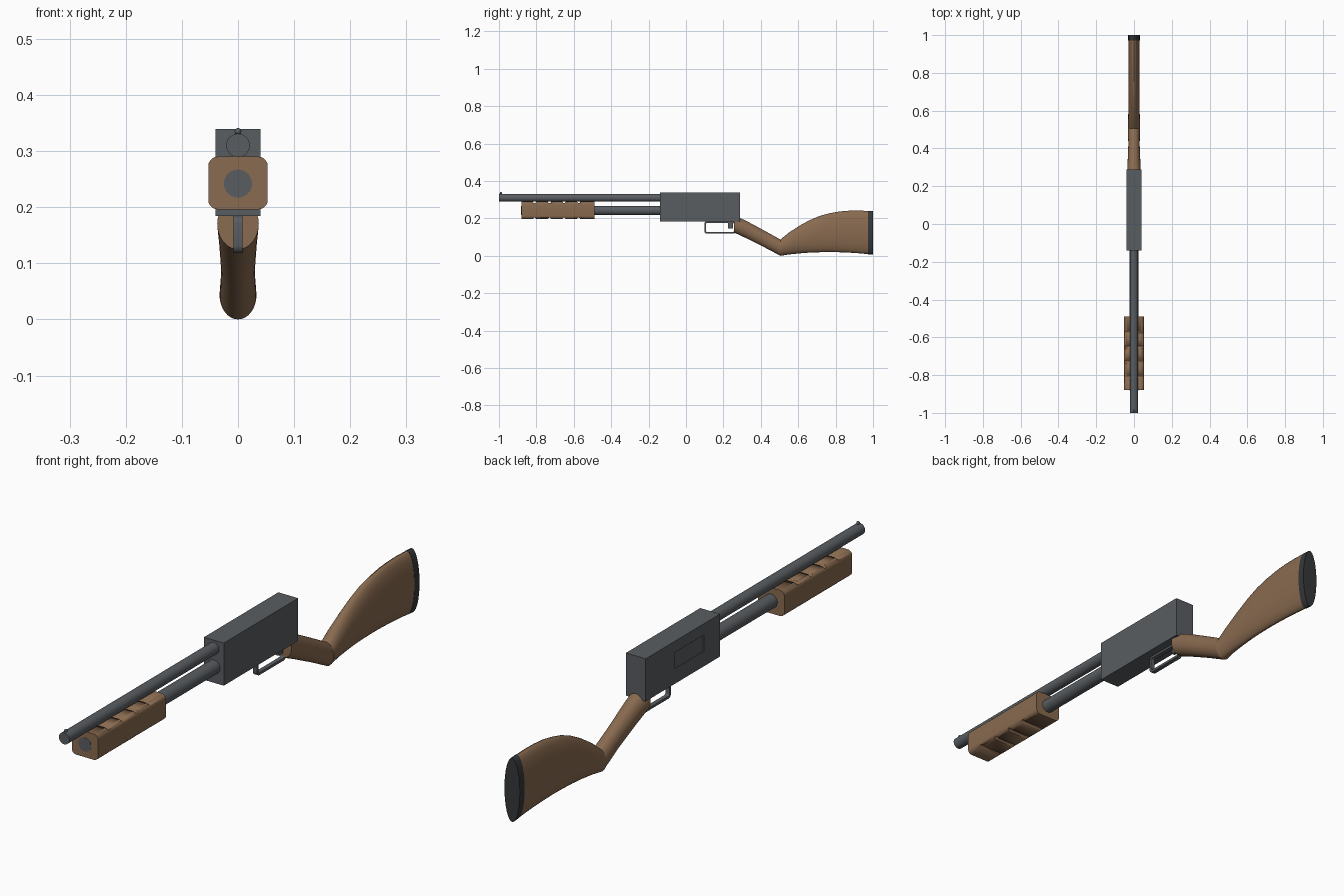
import bpy, bmesh, math
from mathutils import Matrix, Vector

if "Cube" in bpy.data.objects:
    bpy.data.objects.remove(bpy.data.objects["Cube"])


def material(name, rgb):
    m = bpy.data.materials.new(name)
    m.diffuse_color = (*rgb, 1)
    m.use_nodes = True
    m.node_tree.nodes["Principled BSDF"].inputs["Base Color"].default_value = m.diffuse_color
    return m


WOOD = material("wood", (0.25, 0.145, 0.08))
METAL = material("metal", (0.10, 0.11, 0.12))
RUBBER = material("rubber", (0.035, 0.038, 0.04))


def finish(name, bm, mat, smooth=True):
    bmesh.ops.recalc_face_normals(bm, faces=bm.faces)
    me = bpy.data.meshes.new(name)
    bm.to_mesh(me)
    bm.free()
    ob = bpy.data.objects.new(name, me)
    bpy.context.collection.objects.link(ob)
    if mat:
        me.materials.append(mat)
    if smooth:
        bpy.ops.object.select_all(action='DESELECT')
        ob.select_set(True)
        bpy.context.view_layer.objects.active = ob
        bpy.ops.object.shade_smooth_by_angle(angle=math.radians(35))
    return ob


def add_box(bm, lo, hi):
    lo, hi = Vector(lo), Vector(hi)
    mat = Matrix.Translation((lo + hi) / 2) @ Matrix.Diagonal((*(hi - lo), 1))
    bmesh.ops.create_cube(bm, size=1, matrix=mat)


def add_rod(bm, centre, r, length, axis, sides=32):
    rot = Matrix.Rotation(math.pi / 2, 4, 'X' if axis == 'Y' else 'Y')
    bmesh.ops.create_cone(bm, cap_ends=True, segments=sides, radius1=r, radius2=r,
                          depth=length, matrix=Matrix.Translation(centre) @ rot)


def box(name, lo, hi, mat):
    bm = bmesh.new()
    add_box(bm, lo, hi)
    return finish(name, bm, mat, False)


def rod(name, y0, y1, z, r, mat):
    bm = bmesh.new()
    add_rod(bm, (0, (y0 + y1) / 2, z), r, y1 - y0, 'Y')
    return finish(name, bm, mat)


def cut(ob, cutter):
    mod = ob.modifiers.new("cut", 'BOOLEAN')
    mod.operation = 'DIFFERENCE'
    mod.solver = 'EXACT'
    mod.object = cutter
    cutter.hide_render = True
    cutter.hide_viewport = True


def loft(name, stations, mat, n=32):
    """Elliptical rings from (y, bottom z, top z, half width)."""
    bm = bmesh.new()
    rings = []
    for y, zb, zt, w in stations:
        rings.append([bm.verts.new((w * math.cos(a), y, (zb + zt) / 2 + (zt - zb) / 2 * math.sin(a)))
                      for a in (2 * math.pi * i / n for i in range(n))])
    for p, q in zip(rings, rings[1:]):
        for i in range(n):
            j = (i + 1) % n
            bm.faces.new((p[i], p[j], q[j], q[i]))
    bm.faces.new(rings[0])
    bm.faces.new(rings[-1])
    return finish(name, bm, mat)


# Receiver with shallow port on the left side
receiver = box("receiver", (-0.04, -0.139, 0.184), (0.04, 0.289, 0.339), METAL)
cut(receiver, box("port_cutter", (-0.06, -0.045, 0.238), (-0.037, 0.119, 0.298), None))

# Barrel, magazine tube, front bead
rod("barrel", -1.0, -0.13, 0.31, 0.021, METAL)
rod("magazine_tube", -0.881, -0.13, 0.242, 0.025, METAL)
bm = bmesh.new()
bmesh.ops.create_uvsphere(bm, u_segments=16, v_segments=10, radius=0.006,
                          matrix=Matrix.Translation((0, -0.99, 0.335)))
finish("bead_sight", bm, METAL)

# Rounded forend with grooves across top and bottom
bm = bmesh.new()
add_box(bm, (-0.053, -0.88, 0.196), (0.053, -0.49, 0.290))
long_edges = [e for e in bm.edges if abs(e.verts[0].co.y - e.verts[1].co.y) > 0.1]
bmesh.ops.bevel(bm, geom=long_edges, offset=0.017, segments=5, profile=0.5, affect='EDGES')
forend = finish("forend", bm, WOOD)
bm = bmesh.new()
for y in (-0.81, -0.73, -0.652, -0.574):
    for z in (0.196, 0.290):
        add_rod(bm, (0, y, z), 0.008, 0.2, 'X', 16)
cut(forend, finish("groove_cutter", bm, None))

# Trigger guard: rectangular loop with rounded corners
def rounded_rect(y0, y1, z0, z1, r, k=5):
    pts = []
    for cy, cz, a0 in ((y1 - r, z1 - r, 0), (y0 + r, z1 - r, 90),
                       (y0 + r, z0 + r, 180), (y1 - r, z0 + r, 270)):
        for i in range(k):
            a = math.radians(a0 + 90 * i / (k - 1))
            pts.append((cy + r * math.cos(a), cz + r * math.sin(a)))
    return pts


bm = bmesh.new()
outer = rounded_rect(0.098, 0.265, 0.118, 0.185, 0.014)
inner = rounded_rect(0.107, 0.256, 0.127, 0.176, 0.006)
loops = [[bm.verts.new((x, y, z)) for y, z in pts]
         for x, pts in ((-0.008, outer), (0.008, outer), (0.008, inner), (-0.008, inner))]
for k in range(4):
    p, q = loops[k], loops[(k + 1) % 4]
    for i in range(len(p)):
        j = (i + 1) % len(p)
        bm.faces.new((p[i], p[j], q[j], q[i]))
finish("trigger_guard", bm, METAL)
box("trigger", (-0.006, 0.224, 0.145), (0.006, 0.25, 0.186), METAL)

# Grip, shoulder stock and butt pad
loft("grip", [(0.256, 0.125, 0.216, 0.037), (0.32, 0.095, 0.188, 0.034),
              (0.42, 0.045, 0.134, 0.030), (0.505, 0.0, 0.087, 0.032)], WOOD)
loft("shoulder_stock", [(0.505, 0.0, 0.087, 0.033), (0.55, 0.007, 0.124, 0.031),
                        (0.607, 0.013, 0.161, 0.030), (0.66, 0.017, 0.190, 0.030),
                        (0.714, 0.019, 0.213, 0.030), (0.77, 0.020, 0.228, 0.030),
                        (0.82, 0.019, 0.237, 0.030), (0.87, 0.017, 0.241, 0.030),
                        (0.917, 0.014, 0.242, 0.030), (0.972, 0.009, 0.240, 0.030)], WOOD)
loft("butt_pad", [(0.972, 0.008, 0.241, 0.031), (1.0, 0.006, 0.239, 0.031)], RUBBER)
